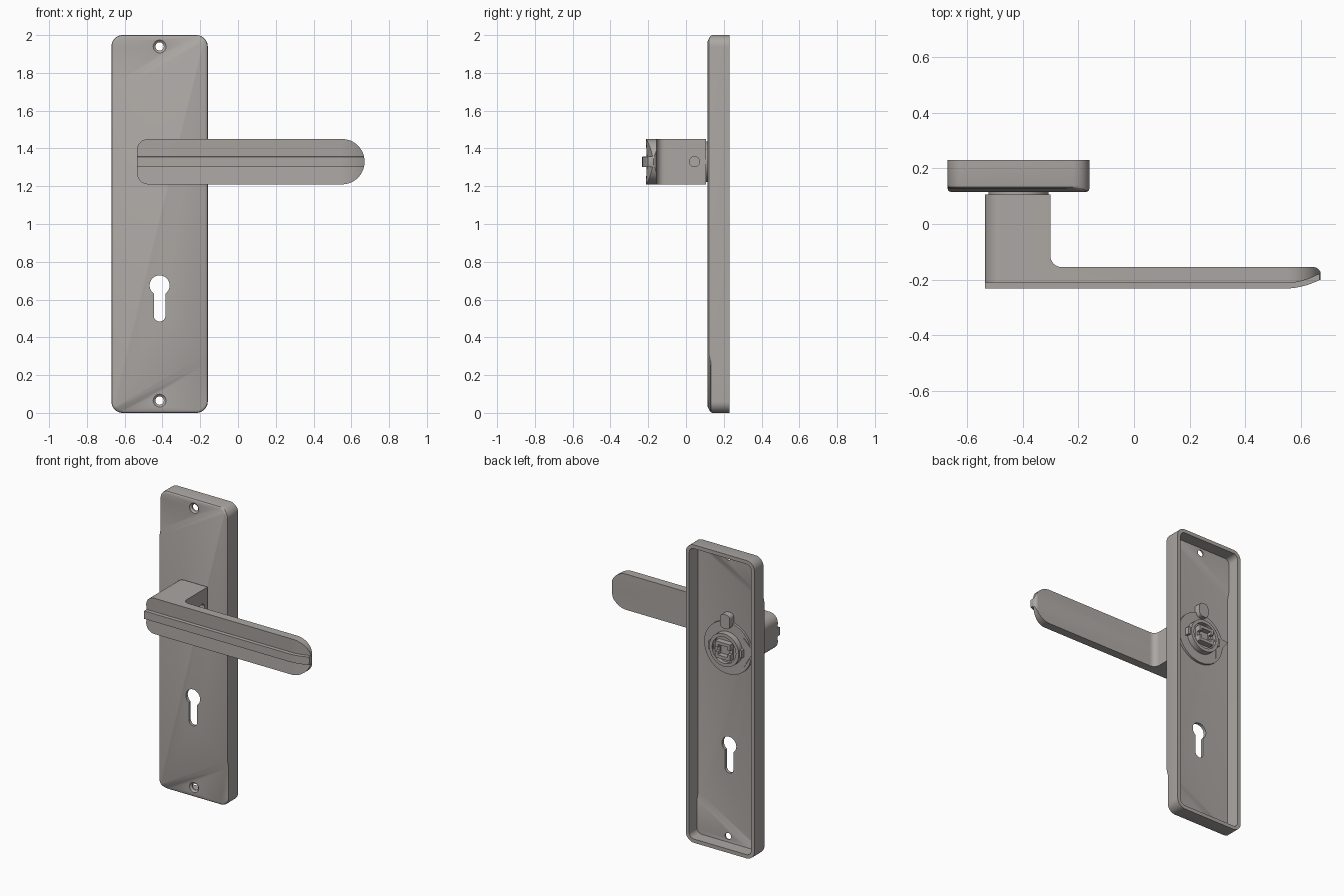
import bpy, bmesh, math
from mathutils import Vector

if "Cube" in bpy.data.objects:
    bpy.data.objects.remove(bpy.data.objects["Cube"])

CX, HZ = -0.415, 1.33          # plate centre line, handle height
metal = bpy.data.materials.new("warm grey metal")
metal.diffuse_color = (0.41, 0.385, 0.365, 1)
metal.use_nodes = True
metal.node_tree.nodes["Principled BSDF"].inputs["Base Color"].default_value = metal.diffuse_color


def loft(name, rings):
    """Closed solid through rings of equal point count."""
    bm = bmesh.new()
    vs = [[bm.verts.new(p) for p in r] for r in rings]
    n = len(rings[0])
    bm.faces.new(vs[0])
    bm.faces.new(vs[-1])
    for a, b in zip(vs, vs[1:]):
        for i in range(n):
            j = (i + 1) % n
            bm.faces.new((a[i], a[j], b[j], b[i]))
    bmesh.ops.recalc_face_normals(bm, faces=bm.faces)
    me = bpy.data.meshes.new(name)
    bm.to_mesh(me)
    bm.free()
    ob = bpy.data.objects.new(name, me)
    bpy.context.collection.objects.link(ob)
    me.materials.append(metal)
    return ob


def arc(cx, cz, r, a0, a1, n=8):
    return [(cx + r * math.cos(math.radians(a0 + (a1 - a0) * i / n)),
             cz + r * math.sin(math.radians(a0 + (a1 - a0) * i / n))) for i in range(n + 1)]


def circle(cx, cz, r, n=40):
    return arc(cx, cz, r, 0, 360, n)[:-1]


def round_rect(x0, x1, z0, z1, rl, rr, n=10):
    return (arc(x1 - rr, z1 - rr, rr, 0, 90, n) + arc(x0 + rl, z1 - rl, rl, 90, 180, n)
            + arc(x0 + rl, z0 + rl, rl, 180, 270, n) + arc(x1 - rr, z0 + rr, rr, 270, 360, n))


def at_y(pts, y):
    return [(x, y, z) for x, z in pts]


def prism(name, pts, y0, y1):
    return loft(name, [at_y(pts, y0), at_y(pts, y1)])


def boolean(ob, cutter, op='DIFFERENCE'):
    m = ob.modifiers.new("cut", 'BOOLEAN')
    m.operation, m.object, m.solver = op, cutter, 'EXACT'
    bpy.context.view_layer.objects.active = ob
    bpy.ops.object.modifier_apply(modifier=m.name)
    bpy.data.objects.remove(cutter)


# back plate: rounded tray, open at the back
def plate_ring(inset, y):
    r = 0.06 - inset
    return at_y(round_rect(-0.67 + inset, -0.16 - inset, inset, 2 - inset, r, r), y)


plate = loft("back_plate", [plate_ring(i, y) for i, y in (
    (0.014, 0.115), (0.007, 0.117), (0.002, 0.121), (0, 0.128), (0, 0.23), (0.025, 0.23), (0.025, 0.135))])

# diagonal steps: the two opposite corners sit a little deeper
bm = bmesh.new()
bm.from_mesh(plate.data)
SL, S0, SW = 0.575, 0.835, 0.045
for s in (1 - S0 - SW, 1 - S0, 1 + S0, 1 + S0 + SW):
    bmesh.ops.bisect_plane(bm, geom=bm.verts[:] + bm.edges[:] + bm.faces[:],
                           plane_co=(CX, 0, s), plane_no=Vector((-SL, 0, 1)).normalized())
for v in bm.verts:
    if v.co.y < 0.15:
        s = abs(v.co.z - SL * (v.co.x - CX) - 1)
        v.co.y += 0.012 * min(1, max(0, (s - S0) / SW))
bm.to_mesh(plate.data)
bm.free()

# keyhole and countersunk screw holes
a = math.degrees(math.asin(0.031 / 0.053))
keyhole = arc(CX, 0.675, 0.053, -90 + a, 270 - a, 30) + arc(CX, 0.515, 0.031, 180, 360, 16)
boolean(plate, prism("keyhole_cutter", keyhole, 0.05, 0.3))
for z in (0.065, 1.94):
    boolean(plate, loft("screw_cutter", [at_y(circle(CX, z, r), y) for r, y in (
        (0.034, 0.05), (0.034, 0.128), (0.022, 0.138), (0.022, 0.3))]))

# lever handle: L-shaped plan with a raised rib along the front
front = [(-0.535, -0.232)] + [(0.54 + 0.13 * t / 10, -0.232 + 0.032 * (t / 10) ** 2) for t in range(11)]
back = (arc(0.645, -0.180, 0.025, 10, 90, 6) + arc(-0.26, -0.115, 0.04, 270, 180, 8)
        + [(-0.30, 0.106), (-0.535, 0.106)])
back[0] = (0.67, -0.172)
layers = ((1.205, 0.019), (1.302, 0.024), (1.303, 0), (1.356, 0), (1.357, 0.024), (1.455, 0.019))
handle = loft("lever_handle", [[(x, y + d, z) for x, y in front] + [(x, y, z) for x, y in back]
                               for z, d in layers])
outline = round_rect(-0.535, 0.67, 1.21, 1.45, 0.06, 0.119, 16)
boolean(handle, prism("outline_cutter", outline, -0.4, 0.3), 'INTERSECT')
# grub screw hole in the side of the neck
boolean(handle, loft("grub_cutter", [[(x, p, q) for p, q in circle(0.045, HZ, 0.027, 28)]
                                     for x in (-0.335, -0.28)]))

# collar between handle and plate
prism("collar", circle(CX, HZ, 0.108), 0.095, 0.14)

# spring mechanism on the inside of the plate
prism("spring_disc", circle(CX, HZ, 0.175, 48), 0.13, 0.15)
hub = prism("spindle_hub", circle(CX, HZ, 0.11), 0.14, 0.19)
boolean(hub, prism("hub_recess", circle(CX, HZ, 0.088), 0.165, 0.3))


def box(name, x, z, w, h, y0, y1):
    return prism(name, [(x - w / 2, z - h / 2), (x + w / 2, z - h / 2),
                        (x + w / 2, z + h / 2), (x - w / 2, z + h / 2)], y0, y1)


socket = box("spindle_socket", CX, HZ, 0.11, 0.11, 0.16, 0.205)
boolean(socket, box("socket_hole", CX, HZ, 0.07, 0.07, 0.17, 0.3))
boolean(socket, box("socket_slot", CX, HZ, 0.2, 0.03, 0.18, 0.3))
for side in (-1, 1):
    box("hub_lug_%s" % ("left" if side < 0 else "right"), CX + side * 0.105, HZ, 0.04, 0.05, 0.14, 0.18)
prism("stop_tab", round_rect(CX - 0.035, CX + 0.035, HZ + 0.14, HZ + 0.235, 0.025, 0.025, 5), 0.13, 0.18)
prism("stop_horn", [(CX - 0.12, HZ - 0.1), (CX - 0.12, HZ + 0.1), (CX - 0.17, HZ + 0.05),
                    (CX - 0.215, HZ + 0.045), (CX - 0.18, HZ)], 0.13, 0.155)

# smooth shading with sharp edges kept
for ob in bpy.context.scene.objects:
    bpy.ops.object.select_all(action='DESELECT')
    ob.select_set(True)
    bpy.context.view_layer.objects.active = ob
    bpy.ops.object.shade_smooth_by_angle(angle=math.radians(30))
